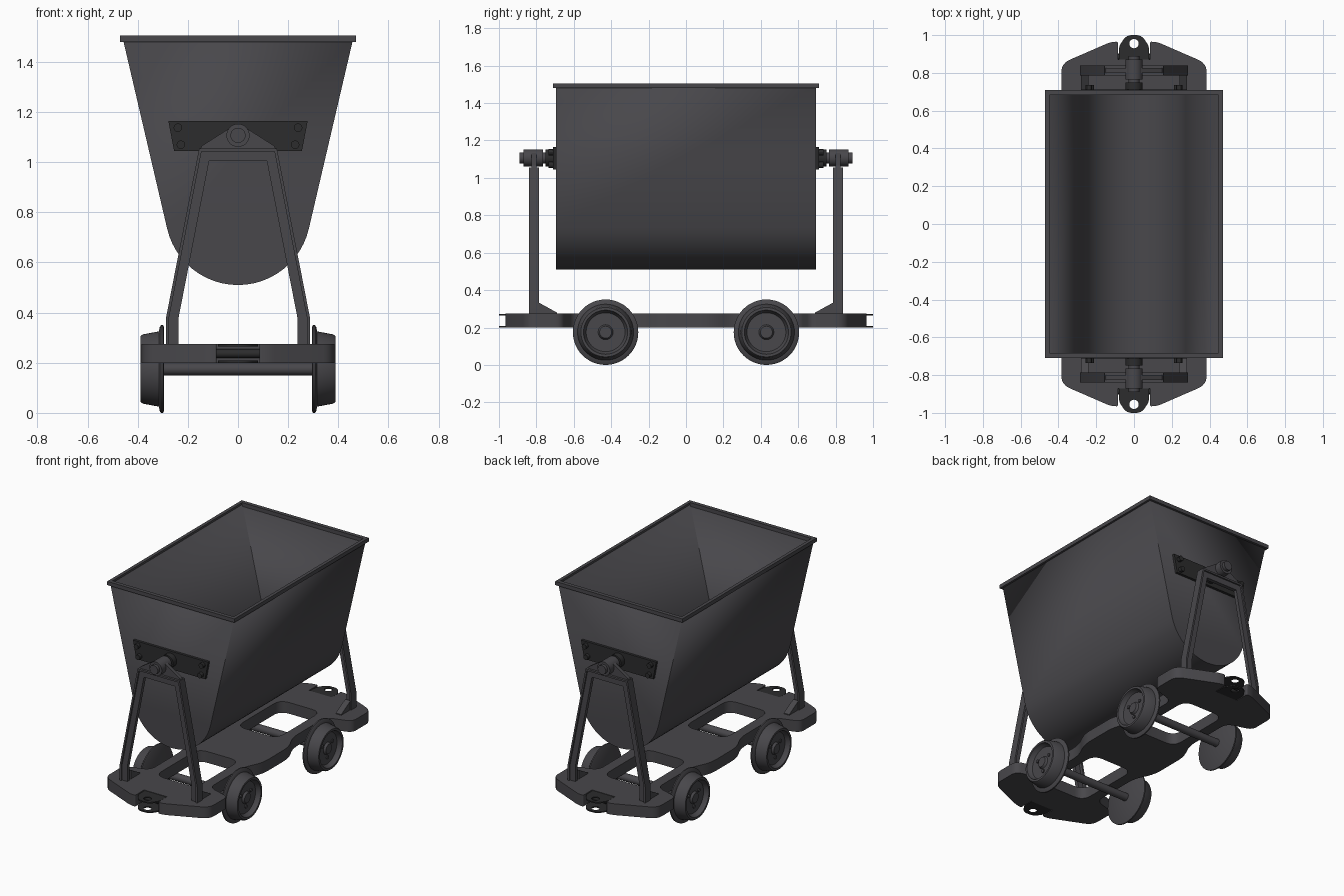
import bpy, bmesh, math
from mathutils import Vector, Matrix

if "Cube" in bpy.data.objects:
    bpy.data.objects.remove(bpy.data.objects["Cube"], do_unlink=True)


def material(name, rgb):
    m = bpy.data.materials.new(name)
    m.use_nodes = True
    m.diffuse_color = (*rgb, 1)
    bsdf = m.node_tree.nodes["Principled BSDF"]
    bsdf.inputs["Base Color"].default_value = (*rgb, 1)
    bsdf.inputs["Roughness"].default_value = 0.7
    return m


STEEL = material("grey steel", (0.065, 0.063, 0.07))
DARK = material("dark iron", (0.025, 0.025, 0.026))


def finish(name, bm, mat=STEEL, mirror=""):
    """Turn a bmesh into a smooth-shaded object, mirrored on the given axes."""
    bmesh.ops.recalc_face_normals(bm, faces=bm.faces[:])
    mesh = bpy.data.meshes.new(name)
    bm.to_mesh(mesh)
    bm.free()
    mesh.materials.append(mat)
    obj = bpy.data.objects.new(name, mesh)
    bpy.context.collection.objects.link(obj)
    bpy.ops.object.select_all(action='DESELECT')
    obj.select_set(True)
    bpy.context.view_layer.objects.active = obj
    bpy.ops.object.shade_smooth_by_angle(angle=math.radians(30))
    if mirror:
        mod = obj.modifiers.new("mirror", 'MIRROR')
        mod.use_axis = [a in mirror for a in "XYZ"]
        mod.use_mirror_merge = False
    return obj


def slab(name, loops, lo, hi, plane="XY", mat=STEEL, mirror=""):
    """Extrude an outline (with optional holes) between lo and hi."""
    bm = bmesh.new()
    for loop in loops:
        vs = [bm.verts.new((p[0], p[1], 0)) for p in loop]
        for i, v in enumerate(vs):
            bm.edges.new((vs[i - 1], v))
    bmesh.ops.triangle_fill(bm, edges=bm.edges[:], use_beauty=True, normal=(0, 0, 1))
    ext = bmesh.ops.extrude_face_region(bm, geom=bm.faces[:])
    top = {g for g in ext["geom"] if isinstance(g, bmesh.types.BMVert)}
    for v in bm.verts:
        a, b, t = v.co.x, v.co.y, hi if v in top else lo
        v.co = {"XY": (a, b, t), "XZ": (a, t, b), "YZ": (t, a, b)}[plane]
    return finish(name, bm, mat, mirror)


def rod(name, a, b, r, mat=STEEL, mirror="", sides=32):
    a, b = Vector(a), Vector(b)
    bm = bmesh.new()
    turn = (b - a).to_track_quat('Z', 'Y').to_matrix().to_4x4()
    bmesh.ops.create_cone(bm, cap_ends=True, segments=sides, radius1=r, radius2=r,
                          depth=(b - a).length,
                          matrix=Matrix.Translation((a + b) / 2) @ turn)
    return finish(name, bm, mat, mirror)


def rounded(points, steps=6):
    """Round each (x, y, cut) corner of a polygon."""
    out = []
    for i, (x, y, cut) in enumerate(points):
        p = Vector((x, y))
        if not cut:
            out.append(p)
            continue
        a = Vector(points[i - 1][:2]) - p
        b = Vector(points[(i + 1) % len(points)][:2]) - p
        a, b = p + a.normalized() * cut, p + b.normalized() * cut
        for s in range(steps + 1):
            t = s / steps
            out.append(a * (1 - t) ** 2 + p * 2 * t * (1 - t) + b * t * t)
    return out


def rect(x, y0, y1, cut=0):
    return rounded([(x, y0, cut), (x, y1, cut), (-x, y1, cut), (-x, y0, cut)])


def flip(points):
    """Same points mirrored in the first coordinate, in reverse order."""
    return [(-p[0], *p[1:]) for p in reversed(points)]


def circle(x, y, r, n=24):
    return [(x + r * math.cos(i * math.tau / n), y + r * math.sin(i * math.tau / n))
            for i in range(n)]


# Skip: round-bottomed trough with an open top and thin walls
ARC_R, ARC_Z, TILT = 0.29, 0.80, 0.226
arc = [(ARC_R * math.sin(a), ARC_Z - ARC_R * math.cos(a))
       for a in [(i / 12 - 1) * (math.pi / 2 - TILT) for i in range(25)]]
bm = bmesh.new()
section = [(-0.46, 1.495)] + arc + [(0.46, 1.495)]
ends = [[bm.verts.new((x, y, z)) for x, z in section] for y in (-0.695, 0.695)]
for end in ends:
    bm.faces.new(end)
for i in range(len(section)):
    bm.faces.new((ends[0][i - 1], ends[0][i], ends[1][i], ends[1][i - 1]))
bmesh.ops.recalc_face_normals(bm, faces=bm.faces[:])
lid = max(bm.faces, key=lambda f: f.calc_center_median().z)
bmesh.ops.delete(bm, geom=[lid], context='FACES')
skip = finish("skip_body", bm)
wall = skip.modifiers.new("wall", 'SOLIDIFY')
wall.thickness, wall.offset, wall.use_even_offset = 0.01, -1, True
slab("skip_rim", [rect(0.47, -0.71, 0.71), rect(0.448, -0.684, 0.684)], 1.48, 1.505)

# Chassis: wide bumper ends, narrow waists at the wheels, two windows
quarter = [(0.085, 0.87, 0), (0.085, 0.965, 0.01), (0.12, 0.965, 0.03),
           (0.385, 0.85, 0.05), (0.385, 0.66, 0.04), (0.22, 0.61, 0.05),
           (0.22, 0.26, 0.06), (0.28, 0.14, 0.06)]
half = quarter + [(x, -y, c) for x, y, c in reversed(quarter)]
slab("chassis", [rounded(half + flip(half)),
                 rect(0.15, 0.2, 0.66, 0.07), rect(0.15, -0.66, -0.2, 0.07)], 0.2, 0.275)

# Couplers: twin drawbar plates with a pin hole and a cross bar
tongue = [(0.08, -0.86, 0), (0.08, -0.94, 0.02), (0.04, -1.0, 0.03)]
for label, z in (("lower", 0.2), ("upper", 0.264)):
    slab(label + "_coupler_plate", [rounded(tongue + flip(tongue)), circle(0, -0.955, 0.025)],
         z, z + 0.008, mat=DARK, mirror="Y")
rod("coupler_bar", (-0.085, -0.885, 0.237), (0.085, -0.885, 0.237), 0.018, DARK, "Y", 16)

# Axles and flanged wheels
AXLE_Y, AXLE_Z = -0.43, 0.175
rod("axle", (-0.3, AXLE_Y, AXLE_Z), (0.3, AXLE_Y, AXLE_Z), 0.025, mirror="Y")
profile = [(0.295, 0), (0.295, 0.168), (0.299, 0.175), (0.307, 0.175), (0.312, 0.168),
           (0.316, 0.15), (0.38, 0.138), (0.388, 0.132), (0.388, 0.118), (0.372, 0.113),
           (0.358, 0.104), (0.358, 0.04), (0.372, 0.032), (0.372, 0)]
bm = bmesh.new()
verts = [bm.verts.new((x, AXLE_Y, AXLE_Z + r)) for x, r in profile]
edges = [bm.edges.new(pair) for pair in zip(verts, verts[1:])]
bmesh.ops.spin(bm, geom=verts + edges, cent=(0, AXLE_Y, AXLE_Z), axis=(1, 0, 0),
               angle=math.tau, steps=48)
bmesh.ops.remove_doubles(bm, verts=bm.verts[:], dist=0.0002)
finish("wheel", bm, mirror="XY")
for i in range(3):
    a = math.radians(30 + 120 * i)
    y, z = AXLE_Y + 0.06 * math.cos(a), AXLE_Z + 0.06 * math.sin(a)
    rod("wheel_bolt", (0.35, y, z), (0.365, y, z), 0.011, mirror="XY", sides=12)


# Support frames: portal legs with a thin web and a full-depth outer flange
def portal(d):
    side = [(0.287 - d, 0.27), (0.287 - d, 0.38), (0.155 - 0.8 * d, 1.055 - d)]
    return side + flip(side)


def portal_band(d1, d2):
    return portal(d1) + portal(d2)[::-1]


slab("frame_flange", [portal_band(0, 0.012)], -0.84, -0.785, "XZ", mirror="Y")
slab("frame_web", [portal_band(0.006, 0.05)], -0.83, -0.805, "XZ", mirror="Y")
slab("foot_gusset", [[(-0.79, 0.27), (-0.69, 0.27), (-0.69, 0.28), (-0.79, 0.335)]],
     0.24, 0.28, "YZ", mirror="XY")
cheek = [(0.152, 1.05), (0.145, 1.065), (0.035, 1.135)]
slab("bearing_gusset", [cheek + flip(cheek)], -0.825, -0.8, "XZ", mirror="Y")

# Pivots: sleeve on the frame, pin and bolted plate on the skip
PIVOT = 1.107
rod("bearing_sleeve", (0, -0.87, PIVOT), (0, -0.765, PIVOT), 0.046, mirror="Y")
rod("pivot_pin", (0, -0.89, PIVOT), (0, -0.69, PIVOT), 0.03, mirror="Y")
rod("pivot_collar", (0, -0.75, PIVOT), (0, -0.7, PIVOT), 0.045, DARK, "Y")
plate = [(0.255, 1.045), (0.278, 1.165)]
slab("pivot_plate", [plate + flip(plate)], -0.712, -0.694, "XZ", DARK, "Y")
for x, z in ((0.24, 1.138), (0.228, 1.07)):
    rod("plate_bolt", (x, -0.735, z), (x, -0.71, z), 0.017, DARK, "XY", 12)
